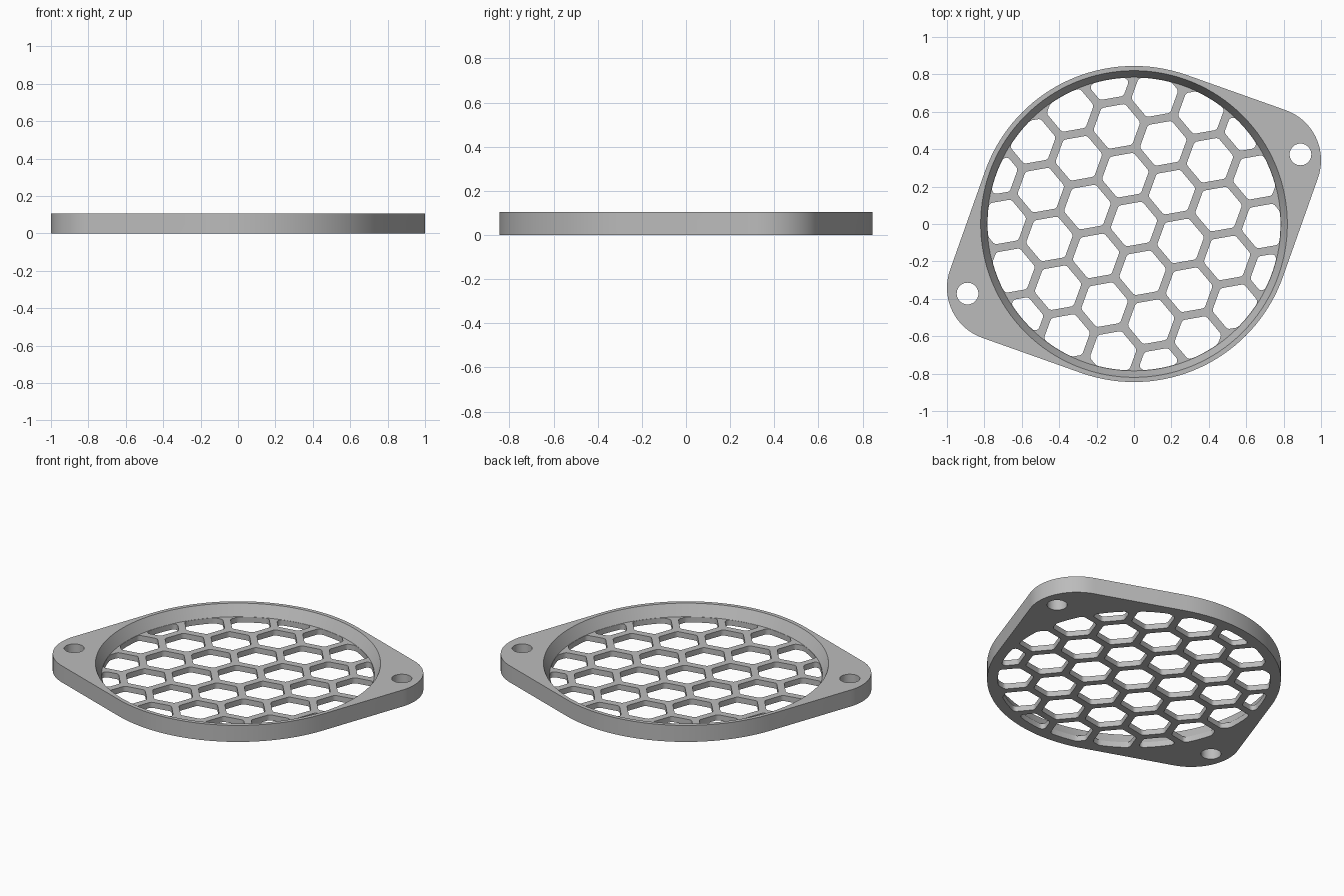
import bpy, bmesh, math
from mathutils import Vector
from mathutils.geometry import convex_hull_2d

HEIGHT, FLOOR = 0.105, 0.035         # full height, grille thickness
RIM, BORE = 0.845, 0.785             # outer radius, grille opening radius
PITCH, CELL, CORNER = 0.265, 0.111, 0.024

if "Cube" in bpy.data.objects:
    bpy.data.objects.remove(bpy.data.objects["Cube"])


def polar(radius, degrees):
    a = math.radians(degrees)
    return Vector((math.cos(a), math.sin(a))) * radius


def ring(centre, radius, count):
    return [Vector(centre) + polar(radius, 360 * i / count) for i in range(count)]


def hull(points):
    """Convex outline with collinear points dropped."""
    loop = [points[i] for i in convex_hull_2d(points)]
    kept = []
    for i, p in enumerate(loop):
        before, after = p - loop[i - 1], loop[(i + 1) % len(loop)] - p
        if before.length > 1e-6 and after.length > 1e-6 and before.angle(after) > 0.004:
            kept.append(p)
    return kept


def add_prism(bm, low, high, z0, z1):
    """Solid between two outlines of equal point count."""
    bottom = [bm.verts.new((p.x, p.y, z0)) for p in low]
    top = [bm.verts.new((p.x, p.y, z1)) for p in high]
    bm.faces.new(bottom[::-1])
    bm.faces.new(top)
    n = len(low)
    for i in range(n):
        j = (i + 1) % n
        bm.faces.new((bottom[i], bottom[j], top[j], top[i]))


def finish(bm, name):
    bmesh.ops.recalc_face_normals(bm, faces=bm.faces)
    mesh = bpy.data.meshes.new(name)
    bm.to_mesh(mesh)
    bm.free()
    obj = bpy.data.objects.new(name, mesh)
    bpy.context.collection.objects.link(obj)
    return obj


# Plate: round rim pulled out to two mounting ears, rounded lower edge
lobe = Vector((0.716, 0.341))
outline = hull(ring((0, 0), RIM, 128) + ring(lobe, 0.284, 96) + ring(-lobe, 0.284, 96))
bm = bmesh.new()
add_prism(bm, outline, outline, 0, HEIGHT)
lower = [e for e in bm.edges if all(v.co.z < 0.001 for v in e.verts)]
bmesh.ops.bevel(bm, geom=lower, offset=0.022, segments=5, profile=0.5, affect='EDGES')
guard = finish(bm, "grille_guard")

# Tapered recess above the grille
bm = bmesh.new()
slope = (0.82 - BORE) / (HEIGHT - FLOOR)
z_top = HEIGHT + 0.05
add_prism(bm, ring((0, 0), BORE, 128),
          ring((0, 0), BORE + slope * (z_top - FLOOR), 128), FLOOR, z_top)
recess = finish(bm, "recess_cutter")


def cell_outline(centre):
    """Rounded hexagon, trimmed by the round opening."""
    limit = BORE - 0.002 - CORNER
    apothem = CELL - CORNER
    corners = [centre + polar(apothem / math.cos(math.pi / 6), 10 + 60 * k) for k in range(6)]
    core = [corners[k].lerp(corners[(k + 1) % 6], t / 30)
            for k in range(6) for t in range(30)]
    core = [p for p in core if p.length <= limit]
    core += [p for p in ring((0, 0), limit, 180)
             if all((p - centre).dot(polar(1, 40 + 60 * k)) <= apothem for k in range(6))]
    if len(core) < 3:
        return None
    return hull([q for p in hull(core) for q in ring(p, CORNER, 24)])


# Honeycomb openings and the two screw holes
bm = bmesh.new()
for i in range(-3, 4):
    for j in range(-3, 4):
        if abs(i + j) > 3:
            continue
        shape = cell_outline(polar(PITCH, -20) * i + polar(PITCH, 40) * j)
        if shape:
            add_prism(bm, shape, shape, -0.05, FLOOR + 0.02)
for side in (1, -1):
    hole = ring((0.89 * side, 0.372 * side), 0.058, 40)
    add_prism(bm, hole, hole, -0.05, HEIGHT + 0.05)
openings = finish(bm, "openings_cutter")

# Cut and bake the result
for cutter in (recess, openings):
    cutter.hide_render = True
    mod = guard.modifiers.new(cutter.name, 'BOOLEAN')
    mod.operation, mod.solver, mod.object = 'DIFFERENCE', 'EXACT', cutter
bpy.context.view_layer.update()
baked = bpy.data.meshes.new_from_object(
    guard.evaluated_get(bpy.context.evaluated_depsgraph_get()))
guard.modifiers.clear()
guard.data = baked
for cutter in (recess, openings):
    bpy.data.objects.remove(cutter)

# Grey plastic
grey = bpy.data.materials.new("grey_plastic")
grey.use_nodes = True
colour = (0.5, 0.5, 0.5, 1)
grey.diffuse_color = colour
grey.node_tree.nodes["Principled BSDF"].inputs["Base Color"].default_value = colour
baked.materials.clear()
baked.materials.append(grey)

# Smooth round walls, flat level faces
bpy.ops.object.select_all(action='DESELECT')
guard.select_set(True)
bpy.context.view_layer.objects.active = guard
bpy.ops.object.shade_smooth_by_angle(angle=math.radians(30))
for face in baked.polygons:
    face.material_index = 0
    if abs(face.normal.z) > 0.999:
        face.use_smooth = False
